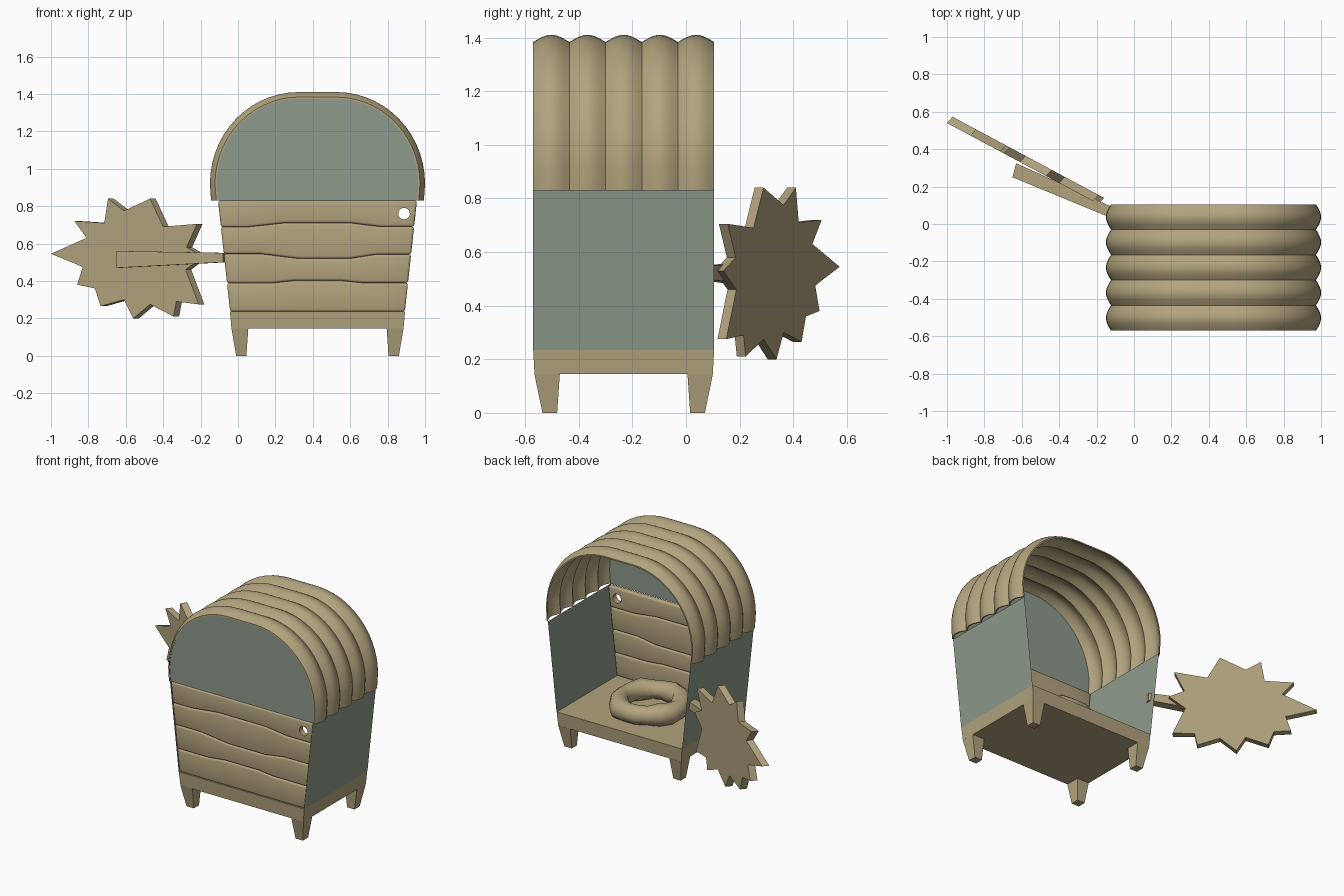
import bpy, bmesh, math, random
from mathutils import Vector

if "Cube" in bpy.data.objects:
    bpy.data.objects.remove(bpy.data.objects["Cube"])

random.seed(4)
CX, Y0, Y1 = 0.425, -0.57, 0.105      # house centre line, front and back


def material(name, col):
    m = bpy.data.materials.new(name)
    m.diffuse_color = (*col, 1)
    m.use_nodes = True
    m.node_tree.nodes["Principled BSDF"].inputs["Base Color"].default_value = m.diffuse_color
    return m


TAN = material("tan_wood", (0.45, 0.37, 0.21))
GREEN = material("grey_green", (0.27, 0.32, 0.26))


def finish(name, bm, mat, smooth=None):
    me = bpy.data.meshes.new(name)
    bm.to_mesh(me)
    bm.free()
    ob = bpy.data.objects.new(name, me)
    bpy.context.collection.objects.link(ob)
    me.materials.append(mat)
    bpy.ops.object.select_all(action='DESELECT')
    bpy.context.view_layer.objects.active = ob
    ob.select_set(True)
    if smooth:
        bpy.ops.object.shade_smooth_by_angle(angle=math.radians(smooth))
    return ob


def loft(name, rings, mat, smooth=None):
    """Skin closed rings of points and cap both ends."""
    bm = bmesh.new()
    vs = [[bm.verts.new(p) for p in r] for r in rings]
    n = len(vs[0])
    for a, b in zip(vs, vs[1:]):
        for i in range(n):
            j = (i + 1) % n
            bm.faces.new((a[i], a[j], b[j], b[i]))
    caps = [bm.faces.new(vs[0]), bm.faces.new(vs[-1])]
    bmesh.ops.recalc_face_normals(bm, faces=bm.faces[:])
    if n > 4:
        bmesh.ops.triangulate(bm, faces=caps)
    return finish(name, bm, mat, smooth)


def sheet(name, pts, mat):
    bm = bmesh.new()
    bm.faces.new([bm.verts.new(p) for p in pts])
    return finish(name, bm, mat)


def rect(xa, xb, ya, yb, z):
    return [(xa, ya, z), (xb, ya, z), (xb, yb, z), (xa, yb, z)]


def half(z):
    return 0.467 + (z - 0.235) * 0.109   # half width of the flaring body


# base slab and four tapered legs
loft("base", [rect(-0.035, 0.885, Y0 + .005, Y1 - .005, 0.145),
              rect(-0.043, 0.893, Y0, Y1, 0.236)], TAN)
CY = (Y0 + Y1) / 2
for sx, side in ((-1, "left"), (1, "right")):
    for sy, end in ((-1, "front"), (1, "back")):
        loft(f"{end}_{side}_leg",
             [rect(CX + sx * 0.38, CX + sx * 0.435, CY + sy * 0.248, CY + sy * 0.303, 0),
              rect(CX + sx * 0.37, CX + sx * 0.46, CY + sy * 0.238, CY + sy * 0.333, 0.146)], TAN)
    # side wall
    lo, hi = CX + sx * (half(.235) + .002), CX + sx * (half(.83) + .002)
    sheet(f"{side}_wall", [(lo, Y0, .235), (lo, Y1, .235), (hi, Y1, .83), (hi, Y0, .83)], GREEN)


# front planks with uneven seams
def seam(left, mid, right, x1, x2, x3, x4):
    return [(None, left), (x1, left), (x2, mid), (x3, mid), (x4, right), (None, right)]


seams = [seam(.236, .236, .236, .1, .3, .6, .8),
         seam(.388, .402, .390, .18, .30, .55, .66),
         seam(.545, .520, .542, .12, .32, .60, .74),
         seam(.688, .710, .690, .05, .25, .60, .76),
         seam(.83, .83, .83, .1, .3, .6, .8)]
planks = []
for k, (a, b) in enumerate(zip(seams, seams[1:])):
    def ends(s):
        p = [(x, z) for x, z in s]
        p[0] = (CX - half(s[0][1]), s[0][1])
        p[-1] = (CX + half(s[-1][1]), s[-1][1])
        return p
    out = ends(a) + ends(b)[::-1]
    ob = loft(f"front_plank_{k + 1}", [[(x, y, z) for x, z in out] for y in (Y0, Y0 + .04)], TAN)
    bv = ob.modifiers.new("round", 'BEVEL')
    bv.width, bv.segments, bv.limit_method, bv.angle_limit = 0.013, 3, 'ANGLE', math.radians(40)
    bpy.ops.object.modifier_apply(modifier="round")
    planks.append(ob)

# round hole through the top plank
bpy.ops.mesh.primitive_cylinder_add(vertices=20, radius=0.031, depth=0.3,
                                    location=(0.888, Y0, 0.76), rotation=(math.pi / 2, 0, 0))
cutter = bpy.context.object
cutter.hide_render = True
bo = planks[-1].modifiers.new("hole", 'BOOLEAN')
bo.object, bo.operation, bo.solver = cutter, 'DIFFERENCE', 'EXACT'
bpy.context.view_layer.objects.active = planks[-1]
bpy.ops.object.modifier_apply(modifier="hole")
bpy.data.objects.remove(cutter)
for ob in planks:
    bpy.ops.object.select_all(action='DESELECT')
    bpy.context.view_layer.objects.active = ob
    ob.select_set(True)
    bpy.ops.object.shade_smooth_by_angle(angle=math.radians(40))


# arched roof outline, inset by d
def arch(d, n=14):
    right = [(0.569 - d, .83)] + [(0.10 + (.475 - d) * math.cos(t), .92 + (.49 - d) * math.sin(t))
                                  for t in (math.pi / 2 * i / n for i in range(n + 1))]
    return [(CX + x, z) for x, z in right] + [(CX - x, z) for x, z in reversed(right)]


# corrugated roof: five rounded ridges
rings = []
for i in range(51):
    t = i / 50
    d = 0.027 * (1 - abs(math.sin(math.pi * 5 * t)))
    y = Y0 + (Y1 - Y0) * t
    rings.append([(x, y, z) for x, z in arch(d) + arch(d + .009)[::-1]])
loft("corrugated_roof", rings, TAN, 50)

# flat arched panel above the planks
sheet("front_arch_panel", [(x, Y0 + .006, z) for x, z in arch(.034)], GREEN)

# lumpy ring cushion on the floor
bm = bmesh.new()
N, M = 18, 10
grid = []
for i in range(N):
    a = 2 * math.pi * i / N
    R, r = 0.195 + random.uniform(-.008, .008), 0.066 + random.uniform(-.008, .008)
    grid.append([bm.verts.new((0.43 + (R + r * math.cos(b)) * math.cos(a),
                               CY + (R + r * math.cos(b)) * math.sin(a),
                               0.294 + r * math.sin(b)))
                 for b in (2 * math.pi * j / M for j in range(M))])
for i in range(N):
    for j in range(M):
        p, q, k = grid[i], grid[(i + 1) % N], (j + 1) % M
        bm.faces.new((p[j], q[j], q[k], p[k]))
bmesh.ops.recalc_face_normals(bm, faces=bm.faces[:])
finish("ring_cushion", bm, TAN, 60)

# jagged star board, leaning backwards to the left
star = [(-1, .545), (-.81, .63), (-.875, .72), (-.715, .71), (-.695, .84), (-.61, .775),
        (-.47, .84), (-.40, .69), (-.22, .705), (-.275, .58), (-.19, .53), (-.28, .46),
        (-.21, .275), (-.33, .29), (-.345, .21), (-.47, .275), (-.56, .20), (-.61, .30),
        (-.735, .265), (-.765, .36), (-.86, .38), (-.83, .475)]
front = [(x, .54 - .535 * (x + 1), z) for x, z in star]
loft("star_board", [front, [(x + .03, y + .033, z) for x, y, z in front]], TAN)

# tapered arm from the wall to the star
loft("star_arm", [[(-.08, .015, .50), (-.06, .065, .50), (-.06, .065, .55), (-.08, .015, .55)],
                  [(-.65, .25, .47), (-.63, .325, .47), (-.63, .325, .56), (-.65, .25, .56)]], TAN)
